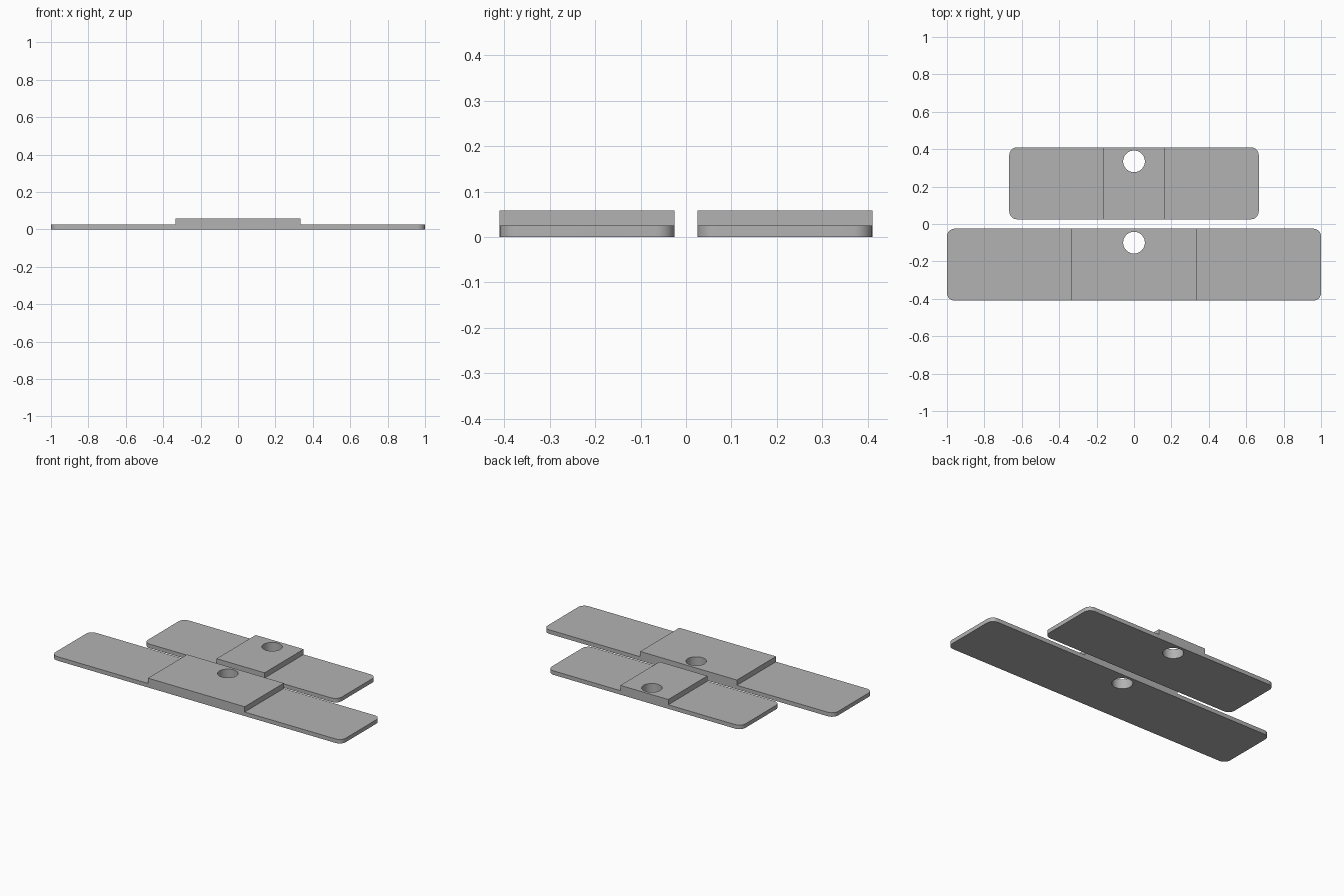
import bpy, bmesh

if "Cube" in bpy.data.objects:
    bpy.data.objects.remove(bpy.data.objects["Cube"])

BASE_H, PAD_H = 0.025, 0.058    # thin plate and raised pad heights
HOLE_R, CORNER_R = 0.058, 0.042

grey = bpy.data.materials.new("plain_grey")
grey.diffuse_color = (0.45, 0.45, 0.45, 1)
grey.use_nodes = True
grey.node_tree.nodes["Principled BSDF"].inputs["Base Color"].default_value = grey.diffuse_color


def stepped_plate(name, half_len, half_pad, y0, y1):
    """Stepped side profile extruded in y, rounded corners, hole near the back edge."""
    profile = [(-half_len, 0), (half_len, 0), (half_len, BASE_H), (half_pad, BASE_H),
               (half_pad, PAD_H), (-half_pad, PAD_H), (-half_pad, BASE_H), (-half_len, BASE_H)]
    bm = bmesh.new()
    face = bm.faces.new([bm.verts.new((x, y0, z)) for x, z in profile])
    ext = bmesh.ops.extrude_face_region(bm, geom=[face])
    moved = [v for v in ext["geom"] if isinstance(v, bmesh.types.BMVert)]
    bmesh.ops.translate(bm, verts=moved, vec=(0, y1 - y0, 0))
    bmesh.ops.recalc_face_normals(bm, faces=bm.faces[:])

    # round the four vertical outer corners
    corners = [e for e in bm.edges
               if all(abs(abs(v.co.x) - half_len) < 1e-5 for v in e.verts)
               and abs(e.verts[0].co.y - e.verts[1].co.y) < 1e-5
               and abs(e.verts[0].co.z - e.verts[1].co.z) > 1e-5]
    bmesh.ops.bevel(bm, geom=corners, offset=CORNER_R, segments=8,
                    profile=0.5, affect='EDGES')
    mesh = bpy.data.meshes.new(name)
    bm.to_mesh(mesh)
    bm.free()
    mesh.materials.append(grey)
    plate = bpy.data.objects.new(name, mesh)
    bpy.context.collection.objects.link(plate)

    # round through hole
    bpy.ops.mesh.primitive_cylinder_add(vertices=48, radius=HOLE_R, depth=0.4,
                                        location=(0, y1 - 0.075, 0.03))
    cutter = bpy.context.object
    cutter.name = name + "_hole_cutter"
    cutter.hide_render = True
    cutter.data.materials.append(grey)
    cut = plate.modifiers.new("hole", 'BOOLEAN')
    cut.operation = 'DIFFERENCE'
    cut.solver = 'EXACT'
    cut.object = cutter

    bpy.ops.object.select_all(action='DESELECT')
    plate.select_set(True)
    bpy.context.view_layer.objects.active = plate
    bpy.ops.object.modifier_apply(modifier=cut.name)
    bpy.data.objects.remove(cutter)
    bpy.ops.object.shade_smooth_by_angle()


stepped_plate("long_plate", 1.0, 0.333, -0.41, -0.025)
stepped_plate("short_plate", 0.667, 0.165, 0.025, 0.41)
